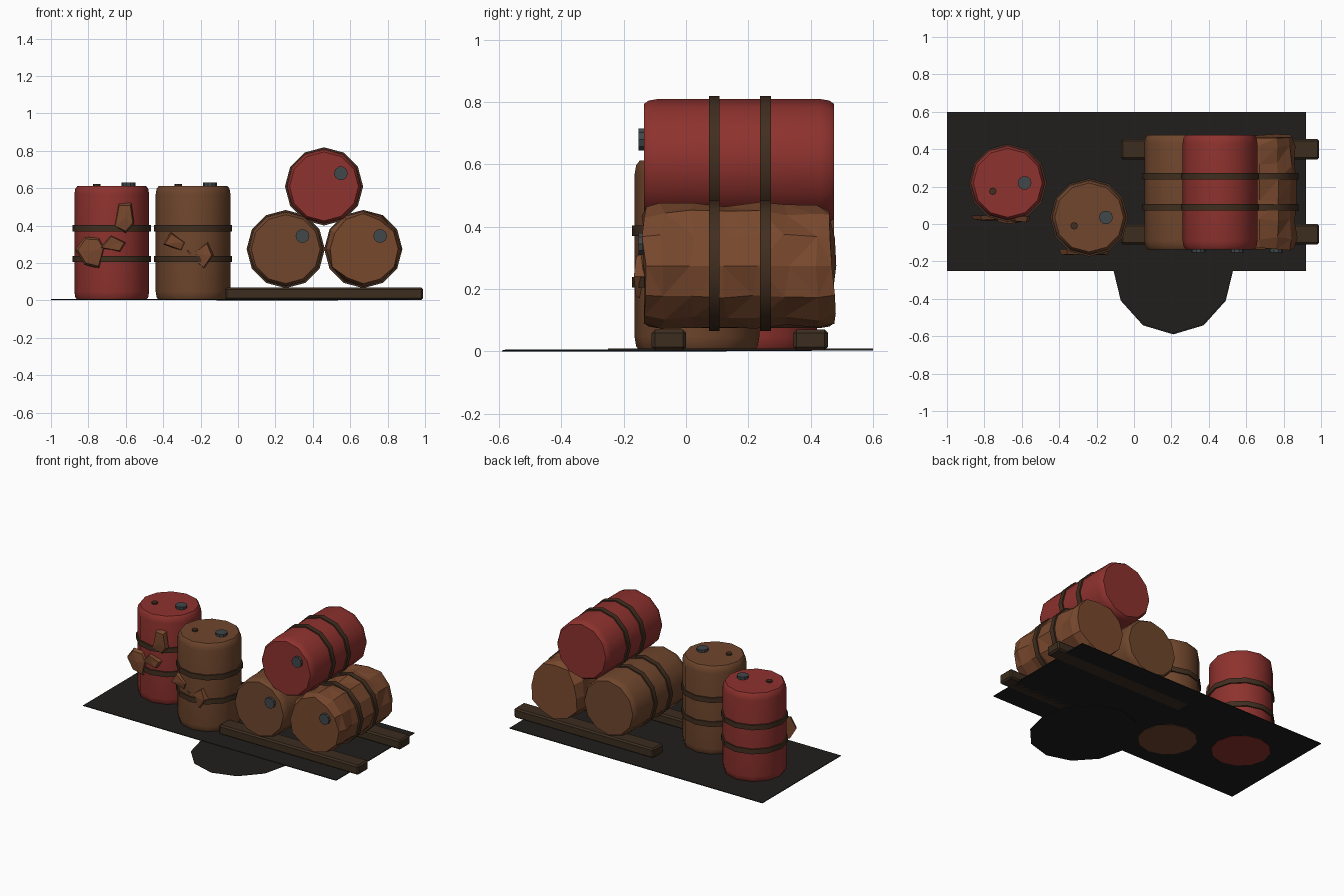
import bpy, bmesh, math, random
from mathutils import Matrix, Vector

if "Cube" in bpy.data.objects:
    bpy.data.objects.remove(bpy.data.objects["Cube"])

random.seed(7)


def material(name, r, g, b):
    m = bpy.data.materials.new(name)
    m.diffuse_color = (r, g, b, 1)
    m.use_nodes = True
    m.node_tree.nodes["Principled BSDF"].inputs["Base Color"].default_value = m.diffuse_color
    return m


RED = material("red_paint", 0.27, 0.032, 0.027)
BROWN = material("brown_paint", 0.16, 0.062, 0.026)
IRON = material("hoop_iron", 0.052, 0.027, 0.014)
RUST = material("rust", 0.19, 0.066, 0.027)
STEEL = material("bung_steel", 0.052, 0.063, 0.07)
WOOD = material("dark_wood", 0.045, 0.026, 0.014)
TAR = material("tar", 0.014, 0.013, 0.012)


def finish(name, bm, mat, matrix=Matrix(), angle=None):
    bmesh.ops.recalc_face_normals(bm, faces=bm.faces[:])
    me = bpy.data.meshes.new(name)
    bm.to_mesh(me)
    bm.free()
    me.materials.append(mat)
    if angle:
        me.polygons.foreach_set("use_smooth", [True] * len(me.polygons))
        me.set_sharp_from_angle(angle=math.radians(angle))
    ob = bpy.data.objects.new(name, me)
    ob.matrix_world = matrix
    bpy.context.collection.objects.link(ob)
    return ob


def lathe(profile, sides=12, centre=(0, 0), closed=False, jitter=0.0):
    """Turn (radius, z) points around z; cap the ends, or join them if closed."""
    bm = bmesh.new()
    rings = []
    for r, z in profile:
        ring = []
        for i in range(sides):
            a = 2 * math.pi * i / sides
            q = r + random.uniform(-jitter, jitter * 0.5)
            ring.append(bm.verts.new((centre[0] + q * math.cos(a), centre[1] + q * math.sin(a),
                                      z + random.uniform(-jitter, jitter))))
        rings.append(ring)
    pairs = list(zip(rings, rings[1:]))
    if closed:
        pairs.append((rings[-1], rings[0]))
    for lo, hi in pairs:
        for i in range(sides):
            j = (i + 1) % sides
            bm.faces.new((lo[i], lo[j], hi[j], hi[i]))
    if not closed:
        bm.faces.new(rings[0][::-1])
        bm.faces.new(rings[-1])
    return bm


def barrel(name, matrix, paint, bung, vent=None, dented=False):
    # body
    if dented:
        heights = [0.06, 0.15, 0.25, 0.35, 0.45, 0.55]
        profile = [(0.187, 0.005)] + [(0.2, z) for z in heights] + [(0.187, 0.605)]
        bm = lathe(profile, jitter=0.013)
        bmesh.ops.triangulate(bm, faces=[f for f in bm.faces if len(f.verts) == 4])
        finish(name + "_body", bm, paint, matrix)
    else:
        profile = [(0.184, 0), (0.195, 0.015), (0.2, 0.045), (0.2, 0.565), (0.195, 0.595), (0.184, 0.61)]
        finish(name + "_body", lathe(profile), paint, matrix, 40)
    # hoops
    for k, z in enumerate((0.22, 0.385)):
        ring = [(0.19, z - 0.017), (0.209, z - 0.017), (0.209, z + 0.017), (0.19, z + 0.017)]
        finish(f"{name}_hoop_{k + 1}", lathe(ring, closed=True), IRON, matrix, 40)
    # bung and vent plug
    finish(name + "_bung", lathe([(0.037, 0.6), (0.037, 0.628)], 10, bung), STEEL, matrix)
    if vent:
        finish(name + "_vent", lathe([(0.02, 0.6), (0.02, 0.62)], 8, vent), IRON, matrix)


# standing barrels
for name, x, y, paint in (("standing_red_barrel", -0.675, 0.22, RED),
                          ("standing_brown_barrel", -0.24, 0.035, BROWN)):
    barrel(name, Matrix.Translation((x, y, 0.002)), paint, (0.09, 0), (-0.08, -0.045))

# stacked lying barrels, lids facing the front
LIE = Matrix.Rotation(math.pi / 2, 4, 'X')
for name, x, z, paint, dent in (("stack_left_barrel", 0.255, 0.275, BROWN, False),
                                ("stack_right_barrel", 0.67, 0.275, RUST, True),
                                ("stack_top_barrel", 0.46, 0.61, RED, False)):
    barrel(name, Matrix.Translation((x, 0.475, z)) @ LIE, paint, (0.09, 0.07), dented=dent)


# torn rust flakes on the standing barrels, drawn in the front plane
def flake(name, points, y):
    bm = bmesh.new()
    cx = sum(p[0] for p in points) / len(points)
    cz = sum(p[1] for p in points) / len(points)
    back = [bm.verts.new((px, y + 0.03, pz)) for px, pz in points]
    front = [bm.verts.new((cx + (px - cx) * 0.85, y + random.uniform(-0.004, 0.01),
                           cz + (pz - cz) * 0.85)) for px, pz in points]
    tip = bm.verts.new((cx, y, cz))
    n = len(points)
    for i in range(n):
        j = (i + 1) % n
        bm.faces.new((back[i], back[j], front[j], front[i]))
        bm.faces.new((front[i], front[j], tip))
    bm.faces.new(back[::-1])
    finish(name, bm, RUST)


flake("red_flake_low", [(-0.87, 0.27), (-0.82, 0.34), (-0.74, 0.335), (-0.71, 0.28), (-0.74, 0.17), (-0.82, 0.19)], 0.015)
flake("red_flake_mid", [(-0.74, 0.28), (-0.68, 0.35), (-0.6, 0.31), (-0.63, 0.26)], 0.005)
flake("red_flake_high", [(-0.64, 0.52), (-0.57, 0.52), (-0.555, 0.41), (-0.6, 0.36), (-0.665, 0.39)], 0.01)
flake("brown_flake_left", [(-0.4, 0.3), (-0.36, 0.365), (-0.28, 0.31), (-0.3, 0.265)], -0.165)
flake("brown_flake_right", [(-0.28, 0.27), (-0.23, 0.26), (-0.16, 0.315), (-0.13, 0.24), (-0.18, 0.165), (-0.25, 0.225)], -0.165)


# boxes: runners and ground sheet
def box(name, lo, hi, mat, bevel=0):
    lo, hi = Vector(lo), Vector(hi)
    bm = bmesh.new()
    bmesh.ops.create_cube(bm, size=1, matrix=Matrix.Translation((lo + hi) / 2) @ Matrix.Diagonal((*(hi - lo), 1)))
    if bevel:
        bmesh.ops.bevel(bm, geom=bm.edges[:], offset=bevel, segments=1, affect='EDGES')
    finish(name, bm, mat)


box("front_runner", (-0.07, -0.11, 0.004), (0.99, 0.0, 0.07), WOOD, 0.01)
box("back_runner", (-0.07, 0.345, 0.004), (0.99, 0.455, 0.07), WOOD, 0.01)
box("ground_sheet", (-1, -0.25, 0.004), (0.92, 0.6, 0.009), TAR)

# spilled puddle
spill = lathe([(0.36, 0.0), (0.36, 0.003), (0.35, 0.006)], 12)
finish("spilled_puddle", spill, TAR, Matrix.Translation((0.21, -0.23, 0)) @ Matrix.Diagonal((0.9, 1, 1, 1)))
